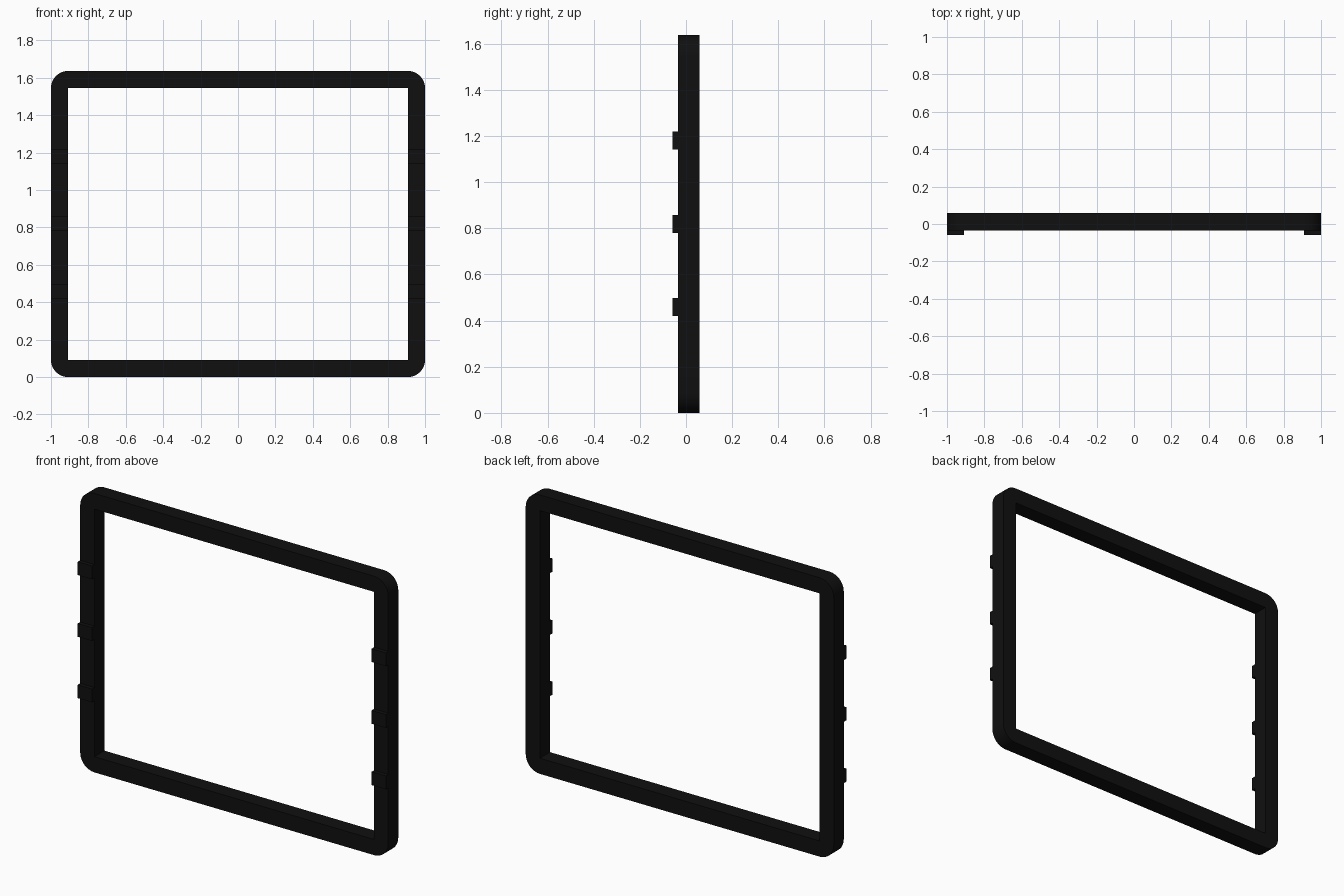
import bpy, bmesh, math

if "Cube" in bpy.data.objects:
    bpy.data.objects.remove(bpy.data.objects["Cube"])

W, H, BAR, R = 1.0, 1.637, 0.092, 0.092   # half width, height, bar width, corner radius
Y_FRONT, Y_BACK, Y_TAB = -0.035, 0.058, -0.058
SEG = 10

black = bpy.data.materials.new("black")
black.diffuse_color = (0.005, 0.005, 0.005, 1)
black.use_nodes = True
black.node_tree.nodes["Principled BSDF"].inputs["Base Color"].default_value = black.diffuse_color


def finish(name, bm):
    bmesh.ops.recalc_face_normals(bm, faces=bm.faces)
    mesh = bpy.data.meshes.new(name)
    bm.to_mesh(mesh)
    bm.free()
    mesh.materials.append(black)
    ob = bpy.data.objects.new(name, mesh)
    bpy.context.collection.objects.link(ob)
    return ob


# Frame: rounded outer outline paired with a sharp inner rectangle
bm = bmesh.new()
corners = [(1, 1), (-1, 1), (-1, -1), (1, -1)]
outer, inner = [], []
for q, (sx, sz) in enumerate(corners):
    cx, cz = sx * (W - R), H / 2 + sz * (H / 2 - R)
    arc = []
    for i in range(SEG + 1):
        a = math.radians(90 * (q + i / SEG))
        arc.append(bm.verts.new((cx + R * math.cos(a), Y_FRONT, cz + R * math.sin(a))))
    outer.append(arc)
    inner.append(bm.verts.new((sx * (W - BAR), Y_FRONT, H / 2 + sz * (H / 2 - BAR))))
for q in range(4):
    n = (q + 1) % 4
    bm.faces.new(outer[q] + [inner[q]])                             # corner
    bm.faces.new([outer[q][-1], outer[n][0], inner[n], inner[q]])   # bar
ext = bmesh.ops.extrude_face_region(bm, geom=bm.faces[:], use_keep_orig=True)
moved = [g for g in ext["geom"] if isinstance(g, bmesh.types.BMVert)]
bmesh.ops.translate(bm, verts=moved, vec=(0, Y_BACK - Y_FRONT, 0))
frame = finish("frame", bm)
bpy.context.view_layer.objects.active = frame
frame.select_set(True)
bpy.ops.object.shade_smooth_by_angle(angle=math.radians(30))

# Small tabs on the front of both side bars
for side, sx in (("left", -1), ("right", 1)):
    for k, z in enumerate((0.459, 0.819, 1.181)):
        bm = bmesh.new()
        bmesh.ops.create_cube(bm, size=1)
        depth = Y_FRONT - Y_TAB + 0.002
        bmesh.ops.scale(bm, vec=(BAR, depth, 0.078), verts=bm.verts)
        bmesh.ops.translate(bm, vec=(sx * (W - BAR / 2), Y_TAB + depth / 2, z), verts=bm.verts)
        finish(f"{side}_tab_{k + 1}", bm)
